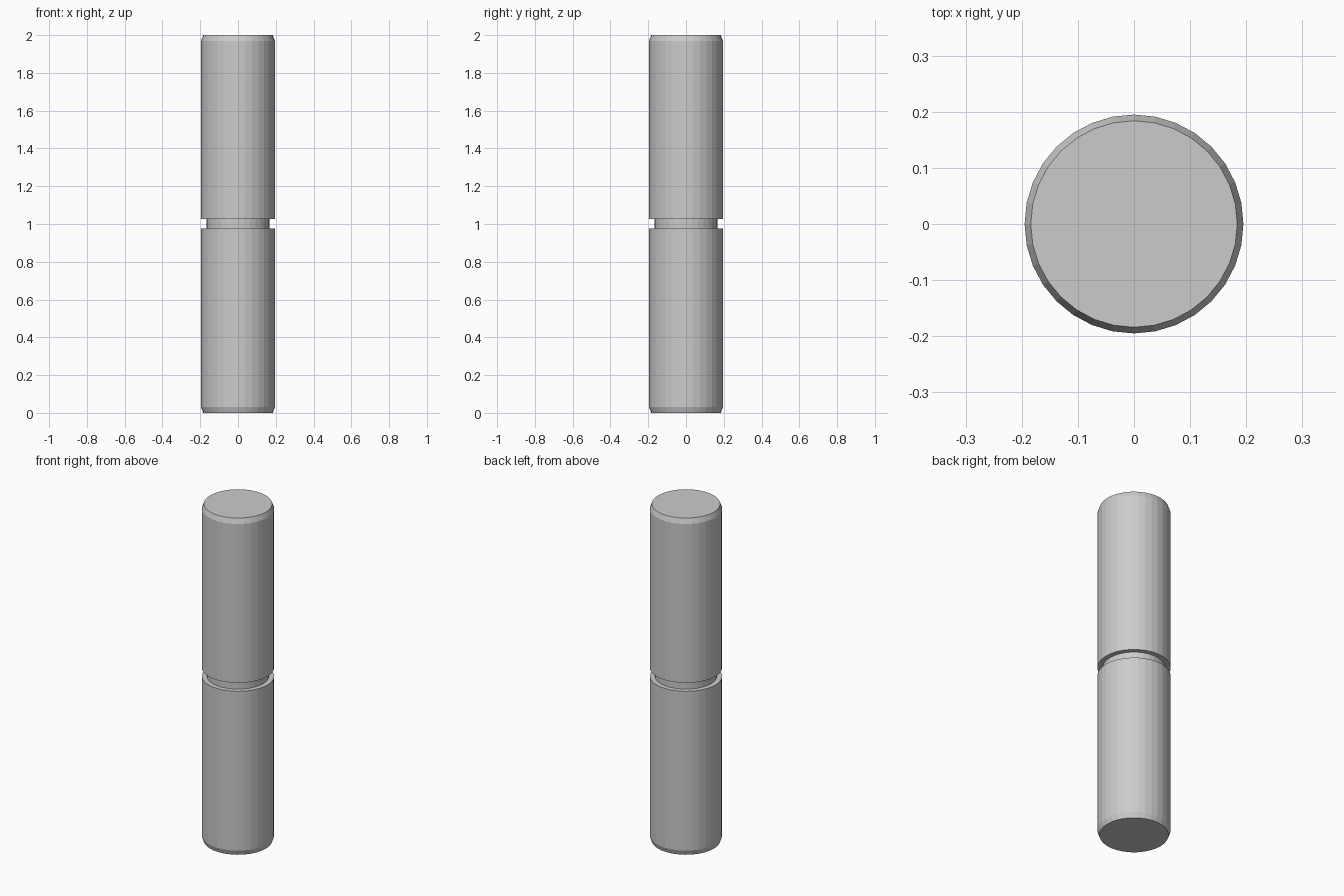
import bpy
import bmesh
from math import cos, sin, tau

if "Cube" in bpy.data.objects:
    bpy.data.objects.remove(bpy.data.objects["Cube"])

SIDES = 32


def lathe(name, profile):
    """Revolve (radius, z) points about z and cap both ends."""
    bm = bmesh.new()
    rings = [[bm.verts.new((r * cos(tau * i / SIDES), r * sin(tau * i / SIDES), z))
              for i in range(SIDES)] for r, z in profile]
    for low, high in zip(rings, rings[1:]):
        for i in range(SIDES):
            j = (i + 1) % SIDES
            bm.faces.new((low[i], low[j], high[j], high[i]))
    bm.faces.new(rings[0][::-1])
    bm.faces.new(rings[-1])
    mesh = bpy.data.meshes.new(name)
    bm.to_mesh(mesh)
    bm.free()
    obj = bpy.data.objects.new(name, mesh)
    bpy.context.collection.objects.link(obj)
    return obj


# Chamfered pin with a square groove around the middle
half = [(0.184, 0.0), (0.195, 0.03), (0.195, 0.976), (0.167, 0.976)]
upper = [(0.167, 1.026), (0.195, 1.026), (0.195, 1.97), (0.184, 2.0)]
lathe("grooved_pin", half + upper)
